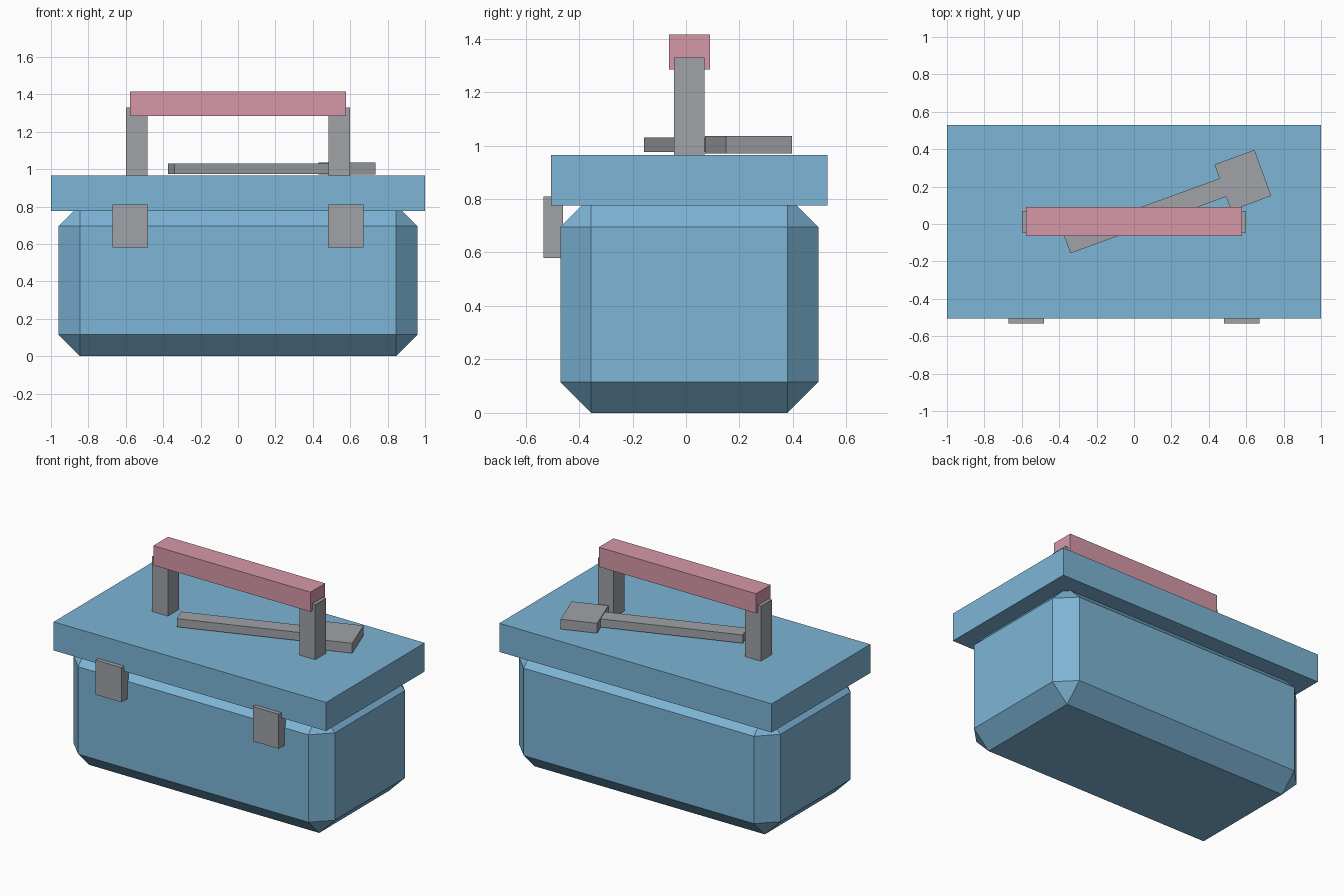
import bpy
import math

cube = bpy.data.objects.get("Cube")
if cube:
    bpy.data.objects.remove(cube, do_unlink=True)


def material(name, rgb):
    mat = bpy.data.materials.new(name)
    mat.use_nodes = True
    color = (*rgb, 1.0)
    mat.diffuse_color = color
    mat.node_tree.nodes["Principled BSDF"].inputs["Base Color"].default_value = color
    return mat


blue = material("sky blue", (0.205, 0.46, 0.67))
pink = material("dusty pink", (0.67, 0.315, 0.39))
grey = material("metal grey", (0.35, 0.36, 0.385))


def box(name, x, y, z, mat, angle=0.0, bevel=0.0):
    """Box spanning the (min, max) ranges, optionally turned about its own centre."""
    spans = (x, y, z)
    bpy.ops.mesh.primitive_cube_add(size=1, location=[(a + b) / 2 for a, b in spans])
    obj = bpy.context.object
    obj.name = name
    obj.scale = [b - a for a, b in spans]
    bpy.ops.object.transform_apply(location=False, rotation=False, scale=True)
    obj.rotation_euler.z = angle
    obj.data.materials.append(mat)
    if bevel:
        mod = obj.modifiers.new("chamfer", 'BEVEL')
        mod.width = bevel
        mod.segments = 1
    return obj


def around(center, size):
    return (center - size / 2, center + size / 2)


# Chamfered body and overhanging lid
box("body", (-0.96, 0.96), (-0.47, 0.495), (0, 0.81), blue, bevel=0.115)
box("lid", (-1, 1), (-0.505, 0.53), (0.775, 0.965), blue)

# Latches and handle posts on both sides
for side, sign in (("left", 1), ("right", -1)):
    box(side + "_latch", around(sign * 0.577, 0.19), (-0.533, -0.46), (0.58, 0.81), grey)
    box(side + "_handle_post", around(sign * 0.541, 0.115), (-0.045, 0.07), (0.96, 1.33), grey)

# Carrying grip
box("grip", (-0.577, 0.577), (-0.064, 0.09), (1.285, 1.415), pink)

# Hammer lying at an angle above the lid
turn = math.radians(20)
head_x, head_y = 0.582, 0.234
shaft_length = 0.9
reach = 0.55  # from head centre back to the shaft centre
box("hammer_shaft",
    around(head_x - reach * math.cos(turn), shaft_length),
    around(head_y - reach * math.sin(turn), 0.104),
    (0.975, 1.03), grey, angle=turn)
box("hammer_head", around(head_x, 0.228), around(head_y, 0.262),
    (0.97, 1.036), grey, angle=turn)
